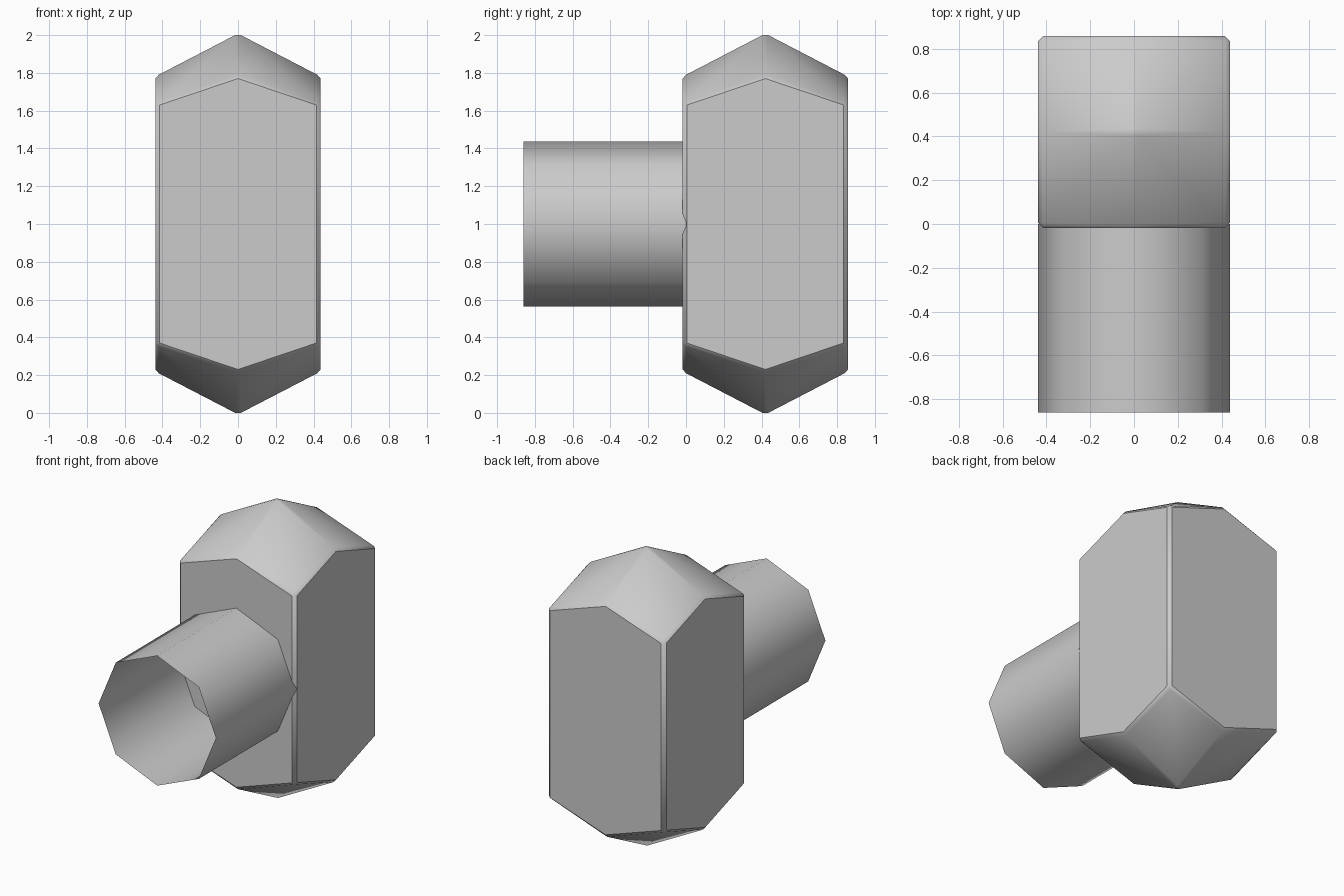
import bpy, bmesh, math
from mathutils import Matrix

if "Cube" in bpy.data.objects:
    bpy.data.objects.remove(bpy.data.objects["Cube"])

HALF = 0.4375      # half width of the body, also the tube radius
BODY_Y = 0.42      # body centre in y


def finish(bm, name, location, angle):
    mesh = bpy.data.meshes.new(name)
    bm.to_mesh(mesh)
    bm.free()
    obj = bpy.data.objects.new(name, mesh)
    bpy.context.collection.objects.link(obj)
    obj.location = location
    bpy.ops.object.select_all(action='DESELECT')
    obj.select_set(True)
    bpy.context.view_layer.objects.active = obj
    bpy.ops.object.shade_smooth_by_angle(angle=math.radians(angle))
    return obj


# Square body with bevelled edges and pointed caps: one eighth, repeated
c, t = 0.415, 0.015
pts = {
    'O': (0, 0, 1), 'A': (t, -t, 1), 'L': (-t, -t, 1),
    'M': (0, -0.42, 0.79), 'N': (0.42, 0, 0.79), 'C': (c, -c, 0.65),
    'F': (0, -HALF, 0.77), 'R': (HALF, 0, 0.77),
    'f': (c, -HALF, 0.63), 'r': (HALF, -c, 0.63),
    'p': (c, -HALF, 0), 'q': (HALF, -c, 0),
    'x': (0, -HALF, 0), 'y': (HALF, 0, 0),
}
faces = ['OLA', 'LMA', 'AMCN', 'MFfC', 'CrRN', 'Cfr',
         'fpqr', 'Fxpf', 'Rrqy']
bm = bmesh.new()
for flip in (1, -1):
    for k in range(4):
        m = Matrix.Rotation(k * math.pi / 2, 4, 'Z') @ Matrix.Diagonal((1, 1, flip, 1))
        v = {}
        for key, co in pts.items():
            v[key] = bm.verts.new(co)
            v[key].co = m @ v[key].co
        for f in faces:
            bm.faces.new([v[key] for key in f])
bmesh.ops.remove_doubles(bm, verts=bm.verts, dist=1e-4)
bmesh.ops.dissolve_limit(bm, angle_limit=math.radians(0.5), verts=bm.verts, edges=bm.edges)
bmesh.ops.recalc_face_normals(bm, faces=bm.faces)
finish(bm, "body", (0, BODY_Y, 1), 40)

# Open eight-sided tube on the front of the body
bm = bmesh.new()
length = 0.86
bmesh.ops.create_cone(bm, cap_ends=False, segments=8, radius1=HALF, radius2=HALF,
                      depth=length, matrix=Matrix.Rotation(math.pi / 2, 4, 'X'))
finish(bm, "front_tube", (0, -length / 2, 1), 50)
